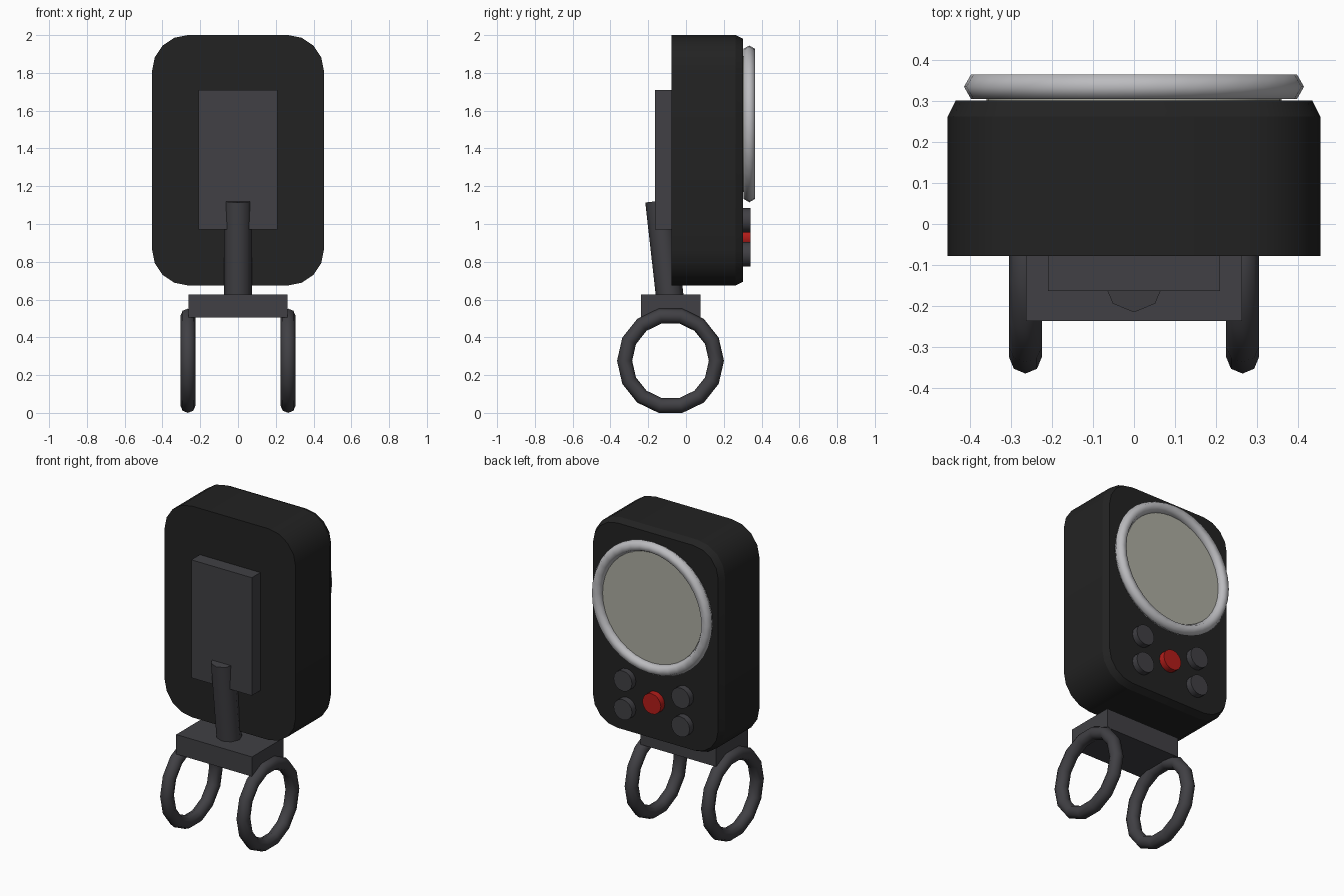
import bpy, bmesh
from math import pi, sin, cos, radians
from mathutils import Vector

if "Cube" in bpy.data.objects:
    bpy.data.objects.remove(bpy.data.objects["Cube"])


def mat(name, r, g, b):
    m = bpy.data.materials.new(name)
    m.diffuse_color = (r, g, b, 1)
    m.use_nodes = True
    m.node_tree.nodes["Principled BSDF"].inputs["Base Color"].default_value = m.diffuse_color
    return m


BLACK = mat("black_plastic", 0.016, 0.016, 0.016)
GREY = mat("dark_grey", 0.052, 0.051, 0.058)
SILVER = mat("silver", 0.5, 0.5, 0.52)
GLASS = mat("screen_glass", 0.42, 0.42, 0.36)
RED = mat("red", 0.45, 0.012, 0.01)


def finish(name, m, angle=None):
    o = bpy.context.object
    o.name = name
    o.data.materials.append(m)
    if angle:
        bpy.ops.object.shade_smooth_by_angle(angle=radians(angle))
    return o


def box(name, lo, hi, m):
    lo, hi = Vector(lo), Vector(hi)
    bpy.ops.mesh.primitive_cube_add(size=1, location=(lo + hi) / 2)
    bpy.context.object.scale = hi - lo
    bpy.ops.object.transform_apply(location=False, rotation=False)
    return finish(name, m)


def rod(name, a, b, r, sides, m, angle=40):
    a, b = Vector(a), Vector(b)
    d = b - a
    bpy.ops.mesh.primitive_cylinder_add(vertices=sides, radius=r, depth=d.length, location=(a + b) / 2,
                                        rotation=d.to_track_quat('Z', 'Y').to_euler())
    return finish(name, m, angle)


def ring(name, loc, rot, major, minor, n, k, m, angle):
    bpy.ops.mesh.primitive_torus_add(location=loc, rotation=rot, major_radius=major, minor_radius=minor,
                                     major_segments=n, minor_segments=k)
    return finish(name, m, angle)


# Rounded body with a chamfered screen-side edge
def outline(inset):
    r, w, h = 0.19 - inset, 0.455 - 0.19, 0.6625 - 0.19
    pts = []
    for q, (sx, sz) in enumerate([(1, 1), (-1, 1), (-1, -1), (1, -1)]):
        for i in range(5):
            t = q * pi / 2 + i * pi / 8
            pts.append((sx * w + r * cos(t), 1.3375 + sz * h + r * sin(t)))
    return pts


bm = bmesh.new()
loops = [[bm.verts.new((x, y, z)) for x, z in outline(i)]
         for y, i in [(-0.078, 0), (0.262, 0), (0.302, 0.02)]]
for a, b in zip(loops, loops[1:]):
    for i in range(len(a)):
        j = (i + 1) % len(a)
        bm.faces.new((a[i], a[j], b[j], b[i]))
bm.faces.new(loops[0])
bm.faces.new(loops[-1])
bmesh.ops.recalc_face_normals(bm, faces=bm.faces)
me = bpy.data.meshes.new("body")
bm.to_mesh(me)
bm.free()
body = bpy.data.objects.new("body", me)
bpy.context.collection.objects.link(body)
bpy.context.view_layer.objects.active = body
body.select_set(True)
finish("body", BLACK, 25)

# Mounting plate, tilted stem and clamp block
box("mounting_plate", (-0.21, -0.163, 0.97), (0.21, -0.07, 1.71), GREY)
rod("stem", (0, -0.083, 0.59), (0, -0.143, 1.122), 0.073, 8, GREY, 50)
box("clamp_block", (-0.263, -0.237, 0.505), (0.263, 0.077, 0.628), GREY)

# Pair of clamp rings
for s, side in ((-1, "left"), (1, "right")):
    ring(f"clamp_ring_{side}", (s * 0.265, -0.082, 0.276), (pi / 2, 0, pi / 2),
         0.243, 0.04, 14, 8, GREY, 50)

# Round screen and bezel
ring("screen_bezel", (0, 0.335, 1.53), (pi / 2, 0, 0), 0.38, 0.035, 36, 6, SILVER, 70)
rod("screen", (0, 0.29, 1.53), (0, 0.33, 1.53), 0.36, 36, GLASS)

# Buttons: four grey around a red one
for x in (-0.2, 0.2):
    for z in (0.84, 1.02):
        rod("button", (x, 0.29, z), (x, 0.341, z), 0.064, 16, GREY)
rod("red_button", (0, 0.29, 0.93), (0, 0.341, 0.93), 0.064, 16, RED)
